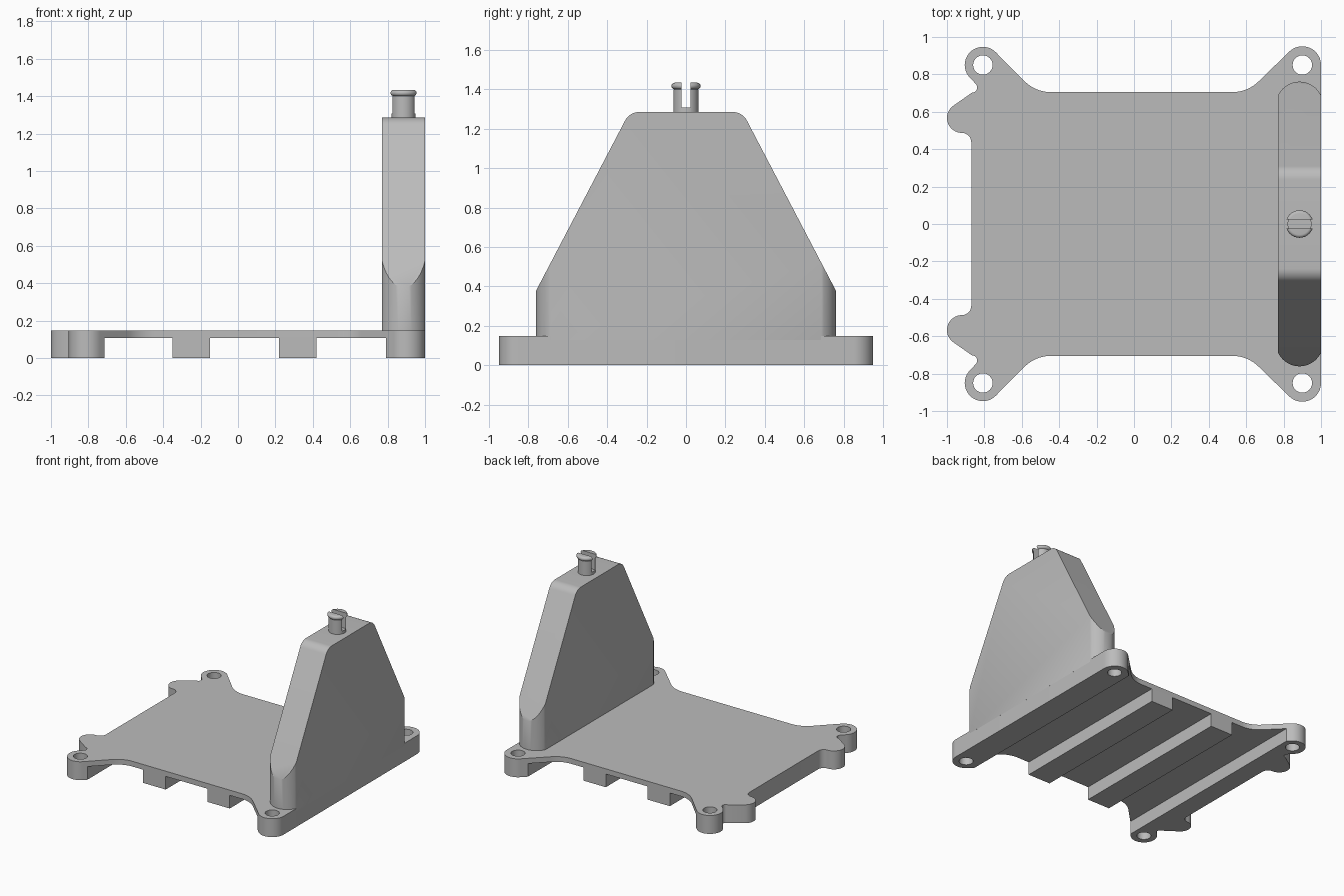
import bpy, bmesh
from math import radians, sin, cos

default = bpy.data.objects.get("Cube")
if default:
    bpy.data.objects.remove(default, do_unlink=True)

grey = bpy.data.materials.new("plain_grey")
grey.use_nodes = True
COLOUR = (0.5, 0.5, 0.5, 1)
grey.diffuse_color = COLOUR
grey.node_tree.nodes["Principled BSDF"].inputs["Base Color"].default_value = COLOUR


def arc(cx, cy, r, a0, a1, n=12):
    angles = [radians(a0 + (a1 - a0) * i / n) for i in range(n + 1)]
    return [(cx + r * cos(a), cy + r * sin(a)) for a in angles]


def prism(name, outline, low, high, axis="z"):
    """Extrude a closed 2D outline along z, or a (y, z) outline along x."""
    place = (lambda u, v, w: (u, v, w)) if axis == "z" else (lambda u, v, w: (w, u, v))
    bm = bmesh.new()
    bottom = [bm.verts.new(place(u, v, low)) for u, v in outline]
    top = [bm.verts.new(place(u, v, high)) for u, v in outline]
    bm.faces.new(bottom)
    bm.faces.new(top)
    for i in range(len(outline)):
        j = (i + 1) % len(outline)
        bm.faces.new((bottom[i], bottom[j], top[j], top[i]))
    bmesh.ops.recalc_face_normals(bm, faces=bm.faces)
    return finish(name, bm)


def finish(name, bm):
    mesh = bpy.data.meshes.new(name)
    bm.to_mesh(mesh)
    bm.free()
    mesh.materials.append(grey)
    obj = bpy.data.objects.new(name, mesh)
    bpy.context.collection.objects.link(obj)
    return obj


def box(name, x0, x1, y0, y1, z0, z1):
    return prism(name, [(x0, y0), (x1, y0), (x1, y1), (x0, y1)], z0, z1)


def carve(obj, cutter, operation="DIFFERENCE"):
    mod = obj.modifiers.new(cutter.name, "BOOLEAN")
    mod.object, mod.operation, mod.solver = cutter, operation, "EXACT"
    bpy.context.view_layer.objects.active = obj
    bpy.ops.object.modifier_apply(modifier=mod.name)
    bpy.data.objects.remove(cutter, do_unlink=True)


def smooth(obj):
    bpy.ops.object.select_all(action="DESELECT")
    obj.select_set(True)
    bpy.context.view_layer.objects.active = obj
    bpy.ops.object.shade_smooth_by_angle(angle=radians(30))


# Base plate: back half of the outline, then mirrored to the front
RIGHT_LUG, LEFT_LUG, LUG_Y = 0.9, -0.808, 0.85
half = arc(RIGHT_LUG, LUG_Y, 0.1, 0, 135, 20)
half += arc(0.526, 0.905, 0.2, -45, -90)
half += arc(-0.444, 0.905, 0.2, -90, -135)
half += arc(LEFT_LUG, LUG_Y, 0.097, 45, 225, 24)
half += arc(-0.865, 0.73, 0.027, 45, -90, 8)
half += arc(-0.92, 0.567, 0.08, 125, 270, 16)
half += arc(-0.92, 0.437, 0.05, 90, 0, 8)
outline = half + [(x, -y) for x, y in reversed(half)]
PLATE_TOP = 0.148
plate = prism("base_plate", outline, 0, PLATE_TOP)

# Channels under the plate leave four ribs
for x0, x1 in ((-0.715, -0.35), (-0.15, 0.22), (0.42, 0.79)):
    carve(plate, box("channel_cutter", x0, x1, -1.2, 1.2, -0.1, 0.106))

# Screw holes in the corner lugs
for x in (RIGHT_LUG, LEFT_LUG):
    for y in (LUG_Y, -LUG_Y):
        carve(plate, prism("hole_cutter", arc(x, y, 0.052, 0, 345, 23), -0.1, 0.3))
smooth(plate)

# Upright wall: round-ended bar trimmed to a tapered silhouette
WALL_X = 0.885
bar = arc(WALL_X, 0.635, 0.126, 24, 156, 20)
bar += [(x, -y) for x, y in reversed(bar)]
wall = prism("upright_wall", bar, PLATE_TOP - 0.02, 1.4)
side = [(0.9, 0), (0.9, 0.118), (0.761, 0.378)] + arc(0.238, 1.205, 0.08, 28, 90, 8)
silhouette = side + [(-y, z) for y, z in reversed(side)]
carve(wall, prism("taper_cutter", silhouette, 0.5, 1.3, "x"), "INTERSECT")
smooth(wall)

# Split snap pin with a rounded head
profile = [(0, 1.27), (0.064, 1.27), (0.064, 1.4)]
profile += arc(0.057, 1.417, 0.017, -75, 90, 8) + [(0, 1.434)]
bm = bmesh.new()
SIDES = 32
rings = []
for r, z in profile[1:-1]:
    rings.append([bm.verts.new((WALL_X + r * cos(radians(360 * i / SIDES)),
                                r * sin(radians(360 * i / SIDES)), z))
                  for i in range(SIDES)])
for a, b in zip(rings, rings[1:]):
    for i in range(SIDES):
        j = (i + 1) % SIDES
        bm.faces.new((a[i], a[j], b[j], b[i]))
bm.faces.new(rings[0])
bm.faces.new(rings[-1])
bmesh.ops.recalc_face_normals(bm, faces=bm.faces)
pin = finish("split_pin", bm)
carve(pin, box("slot_cutter", 0.7, 1.1, -0.024, 0.024, 1.308, 1.6))
smooth(pin)
